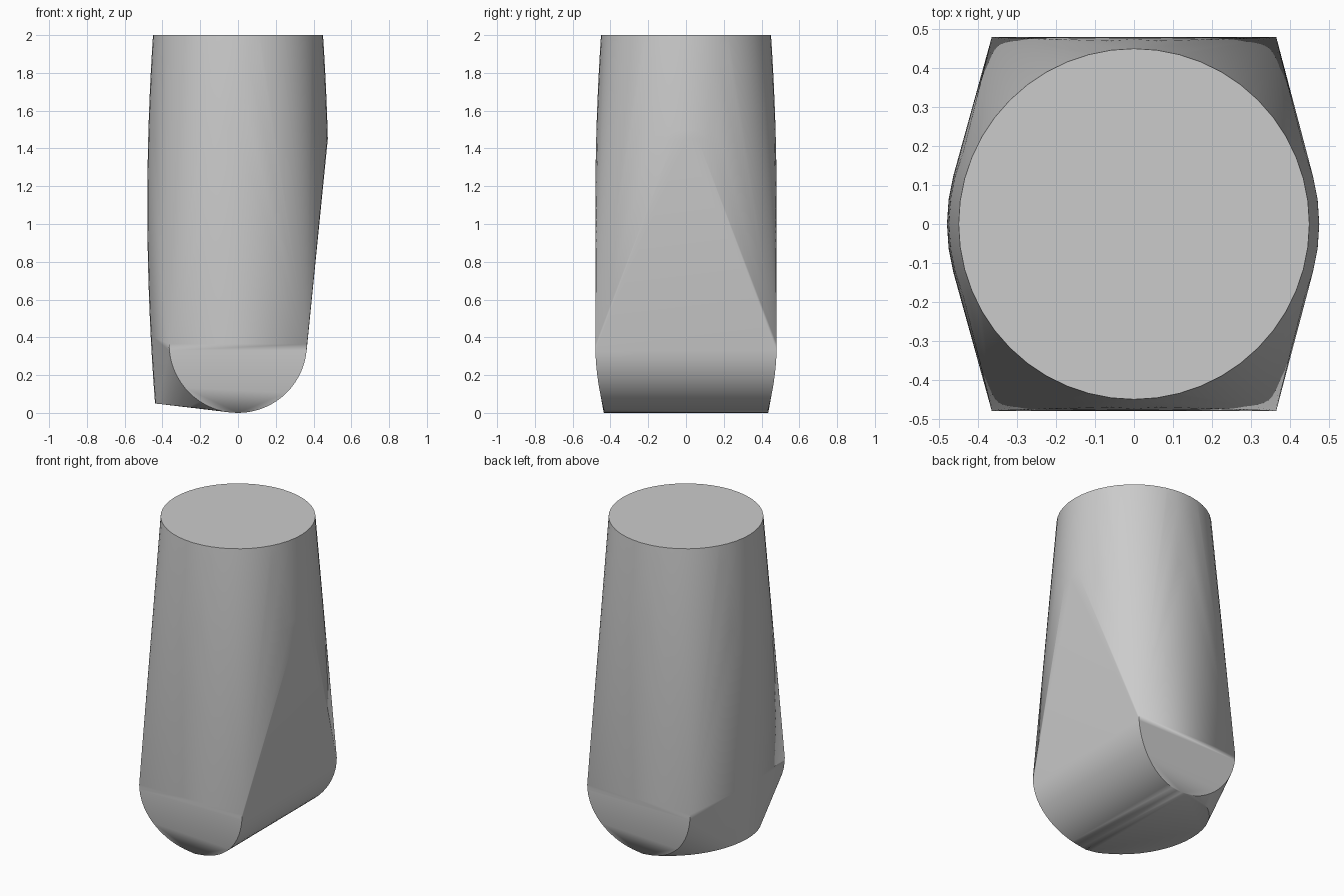
import bpy, bmesh
from math import sin, cos, pi

cube = bpy.data.objects.get("Cube")
if cube:
    bpy.data.objects.remove(cube)

grey = bpy.data.materials.new("plain_grey")
grey.use_nodes = True
colour = (0.6, 0.6, 0.6, 1)
grey.diffuse_color = colour
grey.node_tree.nodes["Principled BSDF"].inputs["Base Color"].default_value = colour

SEGMENTS = 48
FOOT_RADIUS = 0.365


def barrel_radius(z):
    return 0.48 - 0.037 * (z - 1.1) ** 2


bm = bmesh.new()

# Barrel: whole rings near the top, only the -x half lower down
for i in range(13):
    t = i / 12
    for k in range(SEGMENTS):
        a = 2 * pi * k / SEGMENTS
        z = 1.45 + 0.55 * t
        r = barrel_radius(z)
        bm.verts.new((r * cos(a), r * sin(a), z))
        if cos(a) < 0.001:
            # Lower rings end in a slightly tilted base
            base = -0.115 * barrel_radius(0) * cos(a)
            z = base + (1.45 - base) * t
            r = barrel_radius(z)
            bm.verts.new((r * cos(a), r * sin(a), z))

# Rounded foot: half cylinder along y with gently bowed ends
for i in range(33):
    a = pi * (i / 32 - 0.5)
    y = 0.43 + 0.05 * sin(a) ** 2
    for side in (-1, 1):
        bm.verts.new((FOOT_RADIUS * sin(a), side * y, FOOT_RADIUS * (1 - cos(a))))

# Blend the barrel and foot into one solid skin
bmesh.ops.remove_doubles(bm, verts=bm.verts, dist=0.0005)
hull = bmesh.ops.convex_hull(bm, input=bm.verts)
unused = {v for v in hull["geom_interior"] + hull["geom_unused"]
          if isinstance(v, bmesh.types.BMVert)}
bmesh.ops.delete(bm, geom=list(unused), context='VERTS')
bmesh.ops.dissolve_limit(bm, angle_limit=0.002, verts=bm.verts, edges=bm.edges)
bmesh.ops.recalc_face_normals(bm, faces=bm.faces)

mesh = bpy.data.meshes.new("blended_body")
bm.to_mesh(mesh)
bm.free()
mesh.materials.append(grey)
body = bpy.data.objects.new("blended_body", mesh)
bpy.context.collection.objects.link(body)

bpy.ops.object.select_all(action='DESELECT')
body.select_set(True)
bpy.context.view_layer.objects.active = body
bpy.ops.object.shade_smooth_by_angle(angle=pi / 6)
